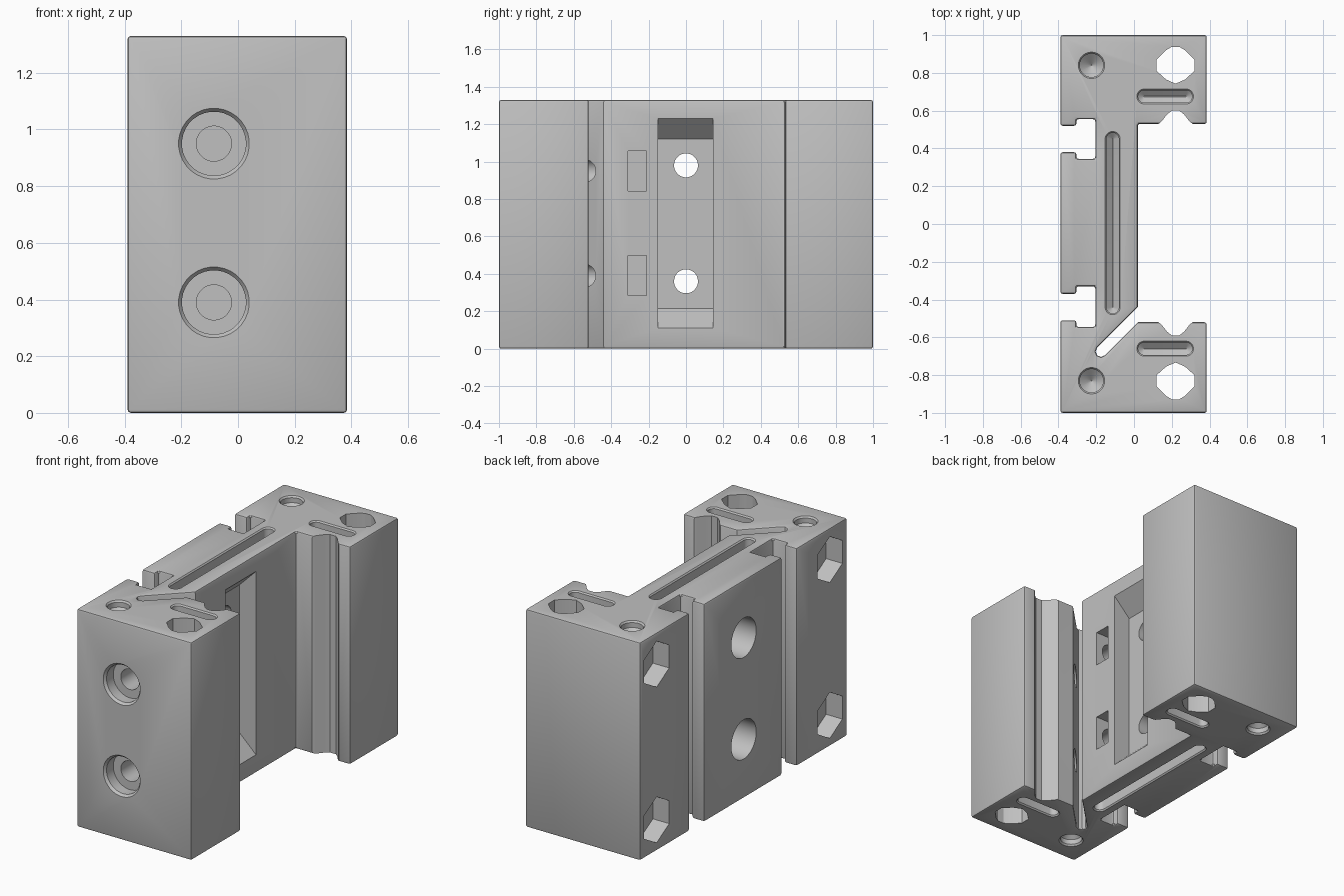
import bpy, bmesh, math
from mathutils import Vector

cube = bpy.data.objects.get("Cube")
if cube:
    bpy.data.objects.remove(cube, do_unlink=True)

H = 1.33
MID = H / 2
AXES = {"x": lambda a, b, h: (h, a, b),
        "y": lambda a, b, h: (a, h, b),
        "z": lambda a, b, h: (a, b, h)}


def solid(name, rings):
    """Closed solid lofted through rings of equal point count."""
    bm = bmesh.new()
    loops = [[bm.verts.new(p) for p in ring] for ring in rings]
    n = len(loops[0])
    for lo, hi in zip(loops, loops[1:]):
        for i in range(n):
            j = (i + 1) % n
            bm.faces.new((lo[i], lo[j], hi[j], hi[i]))
    bm.faces.new(loops[0])
    bm.faces.new(loops[-1])
    bmesh.ops.recalc_face_normals(bm, faces=bm.faces)
    mesh = bpy.data.meshes.new(name)
    bm.to_mesh(mesh)
    bm.free()
    obj = bpy.data.objects.new(name, mesh)
    bpy.context.collection.objects.link(obj)
    return obj


def prism(name, points, axis, lo, hi):
    return solid(name, [[AXES[axis](a, b, h) for a, b in points] for h in (lo, hi)])


def bore(name, centre, axis, steps, half=(0, 0), sides=32, phase=None):
    """Round or slotted hole; steps are (radius, depth position)."""
    c, half = Vector(centre), Vector(half)
    phase = math.pi / sides if phase is None else phase
    rings = []
    for r, h in steps:
        ring = []
        for i in range(sides):
            t = phase + math.tau * i / sides
            d = Vector((math.cos(t), math.sin(t)))
            p = c + d * r + (half if d.dot(half) > 0 else -half)
            ring.append(AXES[axis](p.x, p.y, h))
        rings.append(ring)
    return solid(name, rings)


def activate(obj):
    bpy.ops.object.select_all(action="DESELECT")
    obj.select_set(True)
    bpy.context.view_layer.objects.active = obj


# Body outline, with the diagonal flex slot and the side rail grooves
slot_end = [(-0.175 + 0.0285 * math.cos(math.radians(a)),
             -0.675 + 0.0285 * math.sin(math.radians(a))) for a in range(135, 316, 45)]
outline = [(-0.39, 1), (-0.39, 0.52), (-0.305, 0.52), (-0.305, 0.555),
           (-0.205, 0.555), (-0.205, 0.345), (-0.305, 0.345), (-0.305, 0.38),
           (-0.39, 0.38), (-0.39, -0.37), (-0.305, -0.37), (-0.305, -0.33),
           (-0.205, -0.33), (-0.205, -0.545), (-0.305, -0.545), (-0.305, -0.51),
           (-0.39, -0.51), (-0.39, -1), (0.385, -1), (0.385, -0.52), (0.02, -0.52)]
outline += slot_end[::-1] + [(0.02, -0.44), (0.02, 0.53), (0.385, 0.53), (0.385, 1)]
body = prism("clamp_body", outline, "z", 0, H)
activate(body)
bevel = body.modifiers.new("soft_edges", "BEVEL")
bevel.width = 0.012
bevel.segments = 2
bevel.limit_method = "ANGLE"
bevel.angle_limit = math.radians(50)
bpy.ops.object.modifier_apply(modifier=bevel.name)

cutters = []

# Rod holes, rod grooves and hex pockets of both end blocks
hole_half = [(0.1, -0.03), (0.1, 0.03), (0.05, 0.08), (0.02, 0.098)]
groove_half = [(0.09, -0.05), (0.09, 0), (0.075, 0.012), (0.045, 0.05), (0.02, 0.07)]
for k, y, inner in ((1, 0.84, 0.53), (-1, -0.83, -0.52)):
    hole = [(0, -0.097), (0.05, -0.075)] + hole_half
    hole += [(-a, b) for a, b in reversed(hole_half)] + [(-0.05, -0.075)]
    groove = groove_half + [(-a, b) for a, b in reversed(groove_half)]
    for name, pts, base in (("rod_hole", hole, y), ("rod_groove", groove, inner)):
        cutters.append(prism(name, [(0.22 + a, base + k * b) for a, b in pts],
                             "z", -0.1, H + 0.1))
    for s in (1, -1):
        cutters.append(bore("hex_pocket", (y, MID + s * 0.475), "x",
                            [(0.14, -0.5), (0.14, -0.28)], sides=6, phase=math.pi / 2))

# Shallow slots and conical holes, repeated on the top and the bottom
for s in (1, -1):
    def depth(*pairs):
        return [(r, MID + s * (MID - d)) for r, d in pairs]
    slot = depth((0.04, -0.05), (0.04, 0), (0.033, 0.008), (0.033, 0.075), (0.002, 0.1))
    cutters.append(bore("web_slot", (-0.113, 0.005), "z", slot, (0, 0.445)))
    for y in (0.675, -0.66):
        cutters.append(bore("block_slot", (0.165, y), "z", slot, (0.11, 0)))
    cone = depth((0.07, -0.05), (0.07, 0), (0.062, 0.01), (0.062, 0.04), (0.002, 0.09))
    for y in (0.84, -0.83):
        cutters.append(bore("cone_hole", (-0.225, y), "z", cone))

# Clamping screws from the front, with nut pockets in the web
for z in (0.39, 0.95):
    cutters.append(bore("clamp_screw_hole", (-0.085, z), "y",
                        [(0.125, -1.1), (0.125, -1), (0.113, -0.985),
                         (0.113, -0.92), (0.062, -0.92), (0.062, -0.18)]))
    cutters.append(prism("nut_pocket",
                         [(-0.31, z - 0.107), (-0.21, z - 0.107),
                          (-0.21, z + 0.107), (-0.31, z + 0.107)], "x", -0.18, 0.1))

# Recess in the web with sloped ends
cutters.append(prism("web_recess", [(0.08, 0.055), (-0.09, 0.215),
                                    (-0.09, 1.12), (0.08, 1.29)], "y", -0.15, 0.145))

# Mounting screws through the web
for z in (0.36, 0.98):
    cutters.append(bore("mount_screw_hole", (0, z), "x",
                        [(0.12, -0.5), (0.12, -0.22), (0.064, -0.22), (0.064, 0.1)]))

for cutter in cutters:
    activate(body)
    mod = body.modifiers.new("cut", "BOOLEAN")
    mod.operation = "DIFFERENCE"
    mod.solver = "EXACT"
    mod.object = cutter
    bpy.ops.object.modifier_apply(modifier=mod.name)
    bpy.data.objects.remove(cutter, do_unlink=True)

# Plain grey plastic
grey = bpy.data.materials.new("grey_plastic")
grey.use_nodes = True
colour = (0.53, 0.53, 0.53, 1)
grey.diffuse_color = colour
grey.node_tree.nodes["Principled BSDF"].inputs["Base Color"].default_value = colour
body.data.materials.clear()
body.data.materials.append(grey)
for face in body.data.polygons:
    face.material_index = 0
activate(body)
bpy.ops.object.shade_smooth_by_angle(angle=math.radians(30))
